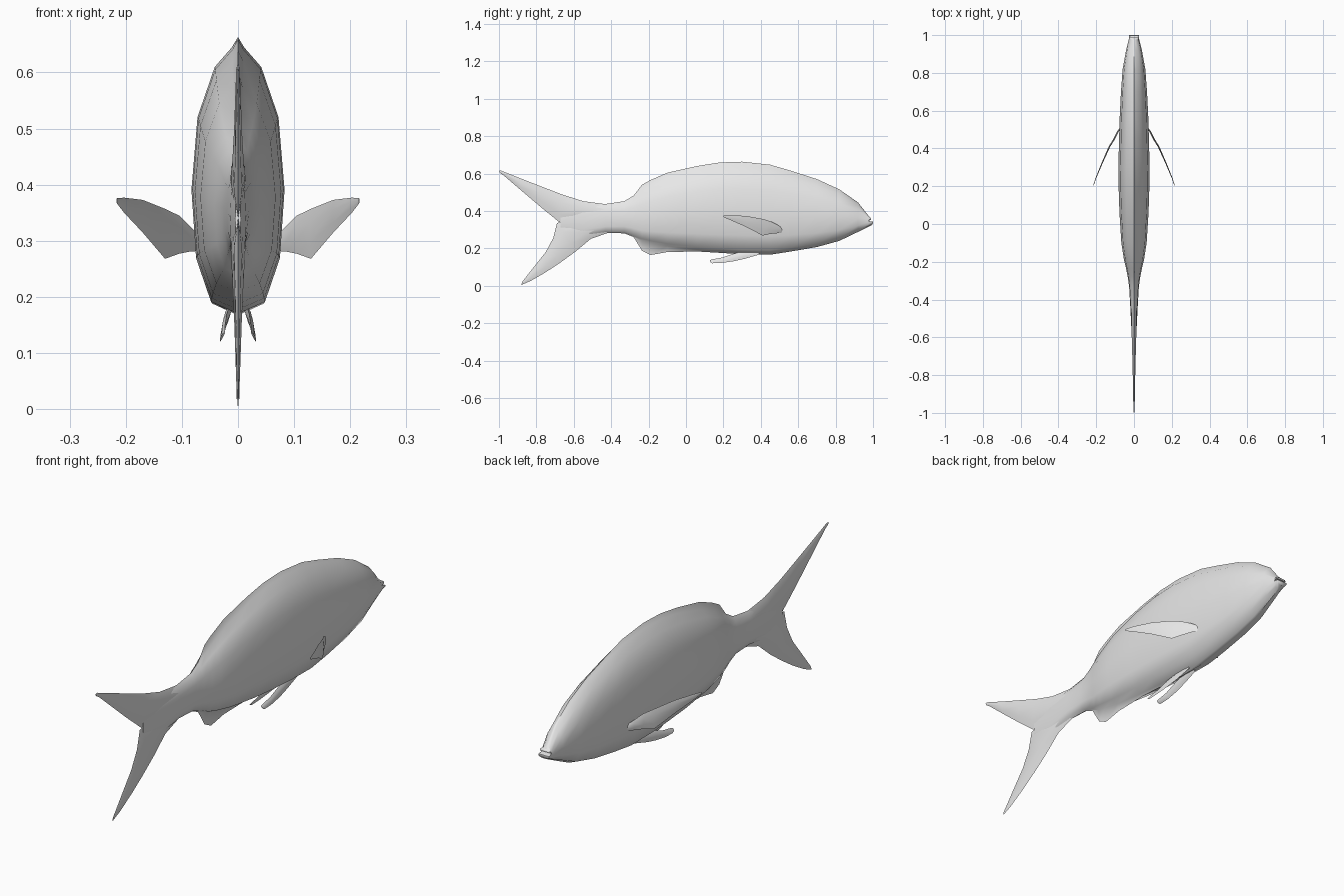
import bpy, bmesh, math
from mathutils import Vector

cube = bpy.data.objects.get("Cube")
if cube:
    bpy.data.objects.remove(cube, do_unlink=True)

grey = bpy.data.materials.new("fish_grey")
grey.use_nodes = True
grey.diffuse_color = (0.8, 0.8, 0.8, 1)
grey.node_tree.nodes["Principled BSDF"].inputs["Base Color"].default_value = (0.8, 0.8, 0.8, 1)


def loft(name, rings, smooth=50):
    """Skin a list of rings that run down the left side and up the right side."""
    bm = bmesh.new()
    rows = [[bm.verts.new(p) for p in ring] for ring in rings]
    n = len(rows[0])
    for a, b in zip(rows, rows[1:]):
        for i in range(n):
            j = (i + 1) % n
            bm.faces.new((a[i], a[j], b[j], b[i]))
    # Close the ends with strips joining the left and right sides
    for row in (rows[0], rows[-1]):
        half = n // 2
        for i in range(half):
            quad = [row[i], row[i + 1], row[(n - i - 1) % n], row[(n - i) % n]]
            bm.faces.new(list(dict.fromkeys(quad)))
    bmesh.ops.recalc_face_normals(bm, faces=bm.faces[:])
    mesh = bpy.data.meshes.new(name)
    bm.to_mesh(mesh)
    bm.free()
    mesh.materials.append(grey)
    obj = bpy.data.objects.new(name, mesh)
    bpy.context.collection.objects.link(obj)
    bpy.ops.object.select_all(action='DESELECT')
    obj.select_set(True)
    bpy.context.view_layer.objects.active = obj
    bpy.ops.object.shade_smooth_by_angle(angle=math.radians(smooth))
    return obj


def blade(name, stations, normal):
    """Thin fin: each station is (leading point, trailing point, half thickness)."""
    rings = []
    n = Vector(normal).normalized()
    for a, b, t in stations:
        a, b = Vector(a), Vector(b)
        p, q = a.lerp(b, 0.3), a.lerp(b, 0.7)
        rings.append([a, p + n * t, q + n * t * 0.7, b, q - n * t * 0.7, p - n * t])
    return loft(name, rings)


# Body: y, ridge top, core top, core bottom, ridge bottom, half width
BODY = [
    (0.975, 0.375, 0.372, 0.318, 0.315, 0.028),
    (0.92, 0.445, 0.440, 0.292, 0.288, 0.042),
    (0.82, 0.515, 0.508, 0.245, 0.240, 0.060),
    (0.70, 0.570, 0.560, 0.212, 0.207, 0.069),
    (0.56, 0.615, 0.603, 0.188, 0.183, 0.076),
    (0.45, 0.647, 0.632, 0.172, 0.166, 0.079),
    (0.30, 0.663, 0.645, 0.175, 0.168, 0.083),
    (0.18, 0.659, 0.640, 0.182, 0.176, 0.081),
    (0.06, 0.640, 0.618, 0.192, 0.183, 0.077),
    (-0.10, 0.604, 0.572, 0.212, 0.180, 0.067),
    (-0.19, 0.565, 0.530, 0.230, 0.164, 0.053),
    (-0.235, 0.540, 0.505, 0.242, 0.187, 0.042),
    (-0.28, 0.482, 0.475, 0.265, 0.260, 0.033),
    (-0.33, 0.452, 0.447, 0.284, 0.280, 0.026),
    (-0.43, 0.437, 0.433, 0.287, 0.283, 0.020),
    (-0.55, 0.437, 0.430, 0.265, 0.258, 0.014),
    (-0.67, 0.390, 0.385, 0.300, 0.295, 0.005),
]
# Half section between the ridges: fraction of width, fraction of half height
SECTION = [(0.13, 1.0), (0.5, 0.85), (0.87, 0.47), (1.0, -0.08),
           (0.9, -0.6), (0.58, -0.93), (0.13, -1.0)]


def body_ring(y, ridge_top, top, bottom, ridge_bottom, width):
    zc, h = (top + bottom) / 2, (top - bottom) / 2
    side = [(width * u, y, zc + h * v) for u, v in SECTION]
    return ([(0, y, ridge_top)] + side + [(0, y, ridge_bottom)]
            + [(-x, yy, z) for x, yy, z in reversed(side)])


# Snout: upper lip, recessed mouth line, protruding lower lip
LIPS = [(0.020, 0.985, 0.365), (0.024, 0.990, 0.361), (0.026, 0.990, 0.354),
        (0.022, 0.970, 0.347), (0.026, 0.999, 0.342), (0.024, 1.0, 0.334),
        (0.014, 0.994, 0.326)]
snout = ([(0, 0.985, 0.366)] + LIPS + [(0, 0.994, 0.325)]
         + [(-x, y, z) for x, y, z in reversed(LIPS)])
loft("body", [snout] + [body_ring(*s) for s in BODY], 60)

# Forked tail: leading y, z, trailing y, z, half thickness
UPPER = [(-0.40, 0.432, -0.45, 0.34, 0.014), (-0.55, 0.452, -0.60, 0.335, 0.013),
         (-0.66, 0.487, -0.68, 0.342, 0.010), (-0.78, 0.533, -0.77, 0.415, 0.007),
         (-0.90, 0.580, -0.87, 0.500, 0.005), (-0.99, 0.616, -0.975, 0.59, 0.003),
         (-1.0, 0.614, -0.995, 0.603, 0.002)]
LOWER = [(-0.41, 0.285, -0.45, 0.38, 0.014), (-0.51, 0.250, -0.60, 0.36, 0.013),
         (-0.59, 0.183, -0.69, 0.335, 0.010), (-0.67, 0.125, -0.71, 0.255, 0.007),
         (-0.75, 0.072, -0.75, 0.180, 0.005), (-0.83, 0.026, -0.82, 0.092, 0.003),
         (-0.88, 0.004, -0.875, 0.022, 0.002)]
for name, lobe in (("tail_upper_lobe", UPPER), ("tail_lower_lobe", LOWER)):
    blade(name, [((0, a, b), (0, c, d), t) for a, b, c, d, t in lobe], (1, 0, 0))

# Paired fins: x, y, upper z, lower z, half thickness
PECTORAL = [(0.066, 0.515, 0.308, 0.282, 0.004), (0.085, 0.49, 0.325, 0.281, 0.004),
            (0.105, 0.45, 0.345, 0.277, 0.004), (0.130, 0.41, 0.357, 0.268, 0.004),
            (0.170, 0.32, 0.373, 0.315, 0.003), (0.203, 0.24, 0.377, 0.350, 0.002),
            (0.216, 0.20, 0.376, 0.367, 0.001)]
PELVIC = [(0.014, 0.39, 0.190, 0.166, 0.004), (0.020, 0.31, 0.185, 0.143, 0.005),
          (0.025, 0.25, 0.170, 0.130, 0.004), (0.028, 0.19, 0.150, 0.122, 0.003),
          (0.028, 0.14, 0.141, 0.120, 0.002), (0.028, 0.128, 0.137, 0.127, 0.001)]
for side, s in (("left", 1), ("right", -1)):
    blade(side + "_pectoral_fin",
          [((s * x, y, a), (s * x, y, b), t) for x, y, a, b, t in PECTORAL], (s * 0.9, 0.43, 0))
    # Pelvic fins splay slightly outward toward the lower edge
    blade(side + "_pelvic_fin",
          [((s * (x - 0.005), y, a), (s * (x + 0.004), y, b), t) for x, y, a, b, t in PELVIC],
          (s, 0, 0.2))
